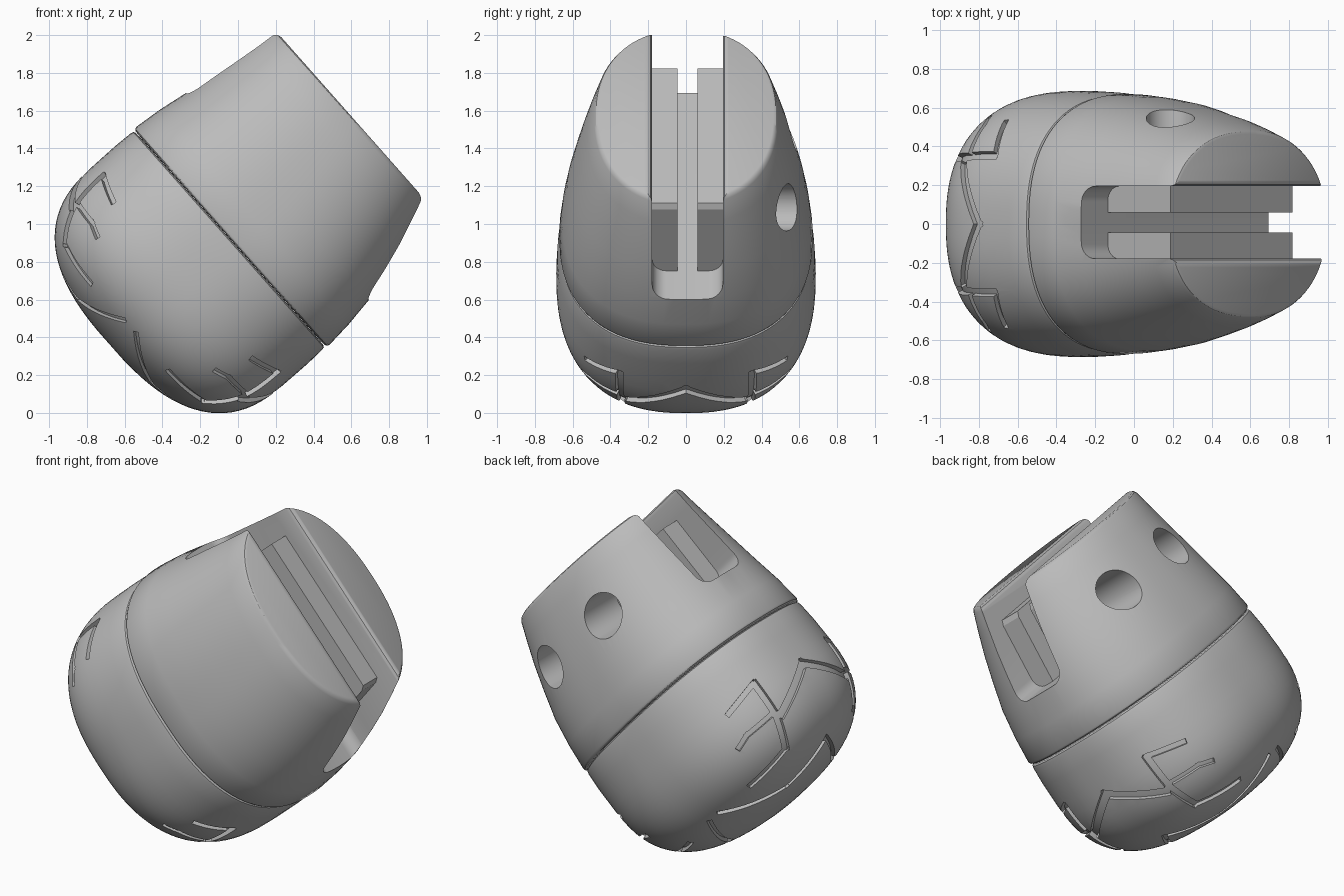
import bpy, bmesh, math
from mathutils import Matrix, Vector

cube = bpy.data.objects.get("Cube")
if cube:
    bpy.data.objects.remove(cube)

# Tilted working frame: local z is the body axis
TILT = Matrix.Translation((-0.477, 0, 0.539)) @ Matrix.Rotation(math.radians(48.5), 4, 'Y')
N, P = 2.4, 2.6                # squareness of the dome: around, and down its profile
A, B, H, MID = 0.768, 0.687, 0.57, 0.30

grey = bpy.data.materials.new("plain grey")
grey.use_nodes = True
GREY = (0.5, 0.5, 0.5, 1)
grey.diffuse_color = GREY
grey.node_tree.nodes["Principled BSDF"].inputs["Base Color"].default_value = GREY


def finish(bm, name):
    bmesh.ops.recalc_face_normals(bm, faces=bm.faces)
    mesh = bpy.data.meshes.new(name)
    bm.to_mesh(mesh)
    bm.free()
    mesh.transform(TILT)
    mesh.materials.append(grey)
    obj = bpy.data.objects.new(name, mesh)
    bpy.context.collection.objects.link(obj)
    return obj


def smooth(obj, angle=32):
    bpy.ops.object.select_all(action='DESELECT')
    obj.select_set(True)
    bpy.context.view_layer.objects.active = obj
    bpy.ops.object.shade_smooth_by_angle(angle=math.radians(angle))


def power(v, e):
    return math.copysign(abs(v) ** e, v)


def loft(rows, name, segs=96):
    """Rows of (height, centre, half length, half width, squareness)."""
    bm = bmesh.new()
    rings = []
    for w, cx, a, b, n in rows:
        ring = []
        for i in range(segs):
            t = 2 * math.pi * i / segs
            ring.append(bm.verts.new((cx + a * power(math.cos(t), 2 / n),
                                      b * power(math.sin(t), 2 / n), w)))
        rings.append(ring)
    for lo, hi in zip(rings, rings[1:]):
        for i in range(segs):
            j = (i + 1) % segs
            bm.faces.new((lo[i], lo[j], hi[j], hi[i]))
    bm.faces.new(rings[0])
    bm.faces.new(rings[-1])
    return finish(bm, name)


def cut(obj, cutters):
    for c in cutters:
        m = obj.modifiers.new("cut", 'BOOLEAN')
        m.operation, m.solver, m.object = 'DIFFERENCE', 'EXACT', c
        m.use_self = True
    graph = bpy.context.evaluated_depsgraph_get()
    mesh = bpy.data.meshes.new_from_object(obj.evaluated_get(graph))
    obj.modifiers.clear()
    obj.data = mesh
    for c in cutters:
        bpy.data.objects.remove(c)


def dome_rows(k=1.0, steps=22):
    rows = []
    for i in range(1, steps + 1):
        t = math.pi / 2 * i / steps
        r = k * math.sin(t) ** (2 / P)
        rows.append((MID - k * H * math.cos(t) ** (2 / P), 0, A * r, B * r, N))
    return rows


# Lower dome with a rounded lip, and the core that floors its grooves
dome = loft(dome_rows() + [(0.45, 0, 0.769, 0.68, N), (0.555, 0, 0.765, 0.668, N),
                           (0.57, 0, 0.761, 0.664, N), (0.577, 0, 0.75, 0.653, N),
                           (0.579, 0, 0.70, 0.60, N)], "lower_dome")
core = loft(dome_rows(0.965) + [(0.45, 0, 0.73, 0.64, N)], "dome_core")

# Tread grooves as (half width, path): one quarter of the pattern, mirrored both ways
TREAD = [
    (0.026, [(0.76, 0, 0.24), (0.68, 0.31, 0.07)]),
    (0.022, [(0.56, 0.33, -0.09), (0.66, 0.34, 0.08), (0.70, 0.355, 0.29)]),
    (0.015, [(0.70, 0.355, 0.30), (0.56, 0.53, 0.245)]),
    (0.015, [(0.66, 0.36, 0.10), (0.54, 0.50, 0.09), (0.48, 0.55, 0.06)]),
    (0.018, [(0.56, 0.33, -0.09), (0.31, 0.47, -0.117)]),
    (0.015, [(0.05, 0.54, -0.13), (0.30, 0.22, -0.24), (0.55, 0, -0.15)]),
]
CENTRE = Vector((0, 0, MID))


def on_dome(p, sx, sy):
    v = Vector((p[0] * sx, p[1] * sy, p[2] - MID))
    around = (abs(v.x / A) ** N + abs(v.y / B) ** N) ** (P / N)
    return v * (around + abs(v.z / H) ** P) ** (-1 / P)


def groove(bm, p, q, half):
    along = (q - p).normalized()
    p, q = p - along * half, q + along * half
    side = along.cross(p + q).normalized() * half
    loops = [[bm.verts.new(CENTRE + s * k + side * d) for s, d in
              ((p, -1), (q, -1), (q, 1), (p, 1))] for k in (0.88, 1.1)]
    bm.faces.new(loops[0])
    bm.faces.new(loops[1])
    for i in range(4):
        j = (i + 1) % 4
        bm.faces.new((loops[0][i], loops[0][j], loops[1][j], loops[1][i]))


bm = bmesh.new()
for sx in (-1, 1):
    for sy in (-1, 1):
        for half, line in TREAD:
            pts = [on_dome(p, sx, sy) for p in line]
            for p, q in zip(pts, pts[1:]):
                groove(bm, p, q, half)
cut(dome, [finish(bm, "tread_cutter")])
smooth(dome)
smooth(core)

# Upper body, tapering to a flat end with a softened rim
body = loft([(0.58, 0, 0.70, 0.60, N), (0.582, 0, 0.755, 0.657, N), (0.589, 0, 0.766, 0.666, N),
             (0.60, 0, 0.771, 0.67, N),
             (0.75, 0, 0.757, 0.655, 2.38), (0.917, 0, 0.731, 0.63, 2.35),
             (1.08, -0.014, 0.702, 0.595, 2.3), (1.233, -0.03, 0.671, 0.558, 2.27),
             (1.36, -0.048, 0.642, 0.522, 2.25), (1.468, -0.066, 0.618, 0.486, 2.25),
             (1.483, -0.068, 0.608, 0.477, 2.25), (1.49, -0.069, 0.594, 0.463, 2.25)], "upper_body")

# Slot through the end, with a rounded floor and flared mouth
YC, HALF, FLOOR, R = 0.008, 0.187, 0.917, 0.075
side = [(HALF - R + R * math.sin(t), FLOOR + R - R * math.cos(t))
        for t in (math.pi / 2 * i / 8 for i in range(9))]
side += [(HALF, 1.462), (HALF + 0.008, 1.480), (HALF + 0.028, 1.491), (HALF + 0.028, 1.6)]
outline = side + [(-y, z) for y, z in reversed(side)]
bm = bmesh.new()
face = bm.faces.new([bm.verts.new((-1.2, YC + y, z)) for y, z in outline])
ext = bmesh.ops.extrude_face_region(bm, geom=[face])
bmesh.ops.translate(bm, vec=(2.4, 0, 0), verts=[v for v in ext["geom"] if isinstance(v, bmesh.types.BMVert)])
cutters = [finish(bm, "slot_cutter")]

# Two blind holes in the back
for x in (-0.285, 0.275):
    bm = bmesh.new()
    bmesh.ops.create_cone(bm, cap_ends=True, segments=48, radius1=0.125, radius2=0.125, depth=0.76,
                          matrix=Matrix.Translation((x, 0.62, 1.14)) @ Matrix.Rotation(math.pi / 2, 4, 'X'))
    cutters.append(finish(bm, "hole_cutter"))
cut(body, cutters)
smooth(body)

# Pair of rails lining the slot walls, each with one sloping end and a chamfer
RAIL = [(-0.52, 0.9), (0.53, 0.9), (0.45, 1.32), (0.43, 1.35), (-0.52, 1.35)]
for s, name in ((-1, "front_rail"), (1, "back_rail")):
    bm = bmesh.new()
    face = bm.faces.new([bm.verts.new((x, YC + s * 0.052, z)) for x, z in RAIL])
    ext = bmesh.ops.extrude_face_region(bm, geom=[face])
    bmesh.ops.translate(bm, vec=(0, s * 0.15, 0),
                        verts=[v for v in ext["geom"] if isinstance(v, bmesh.types.BMVert)])
    finish(bm, name)
